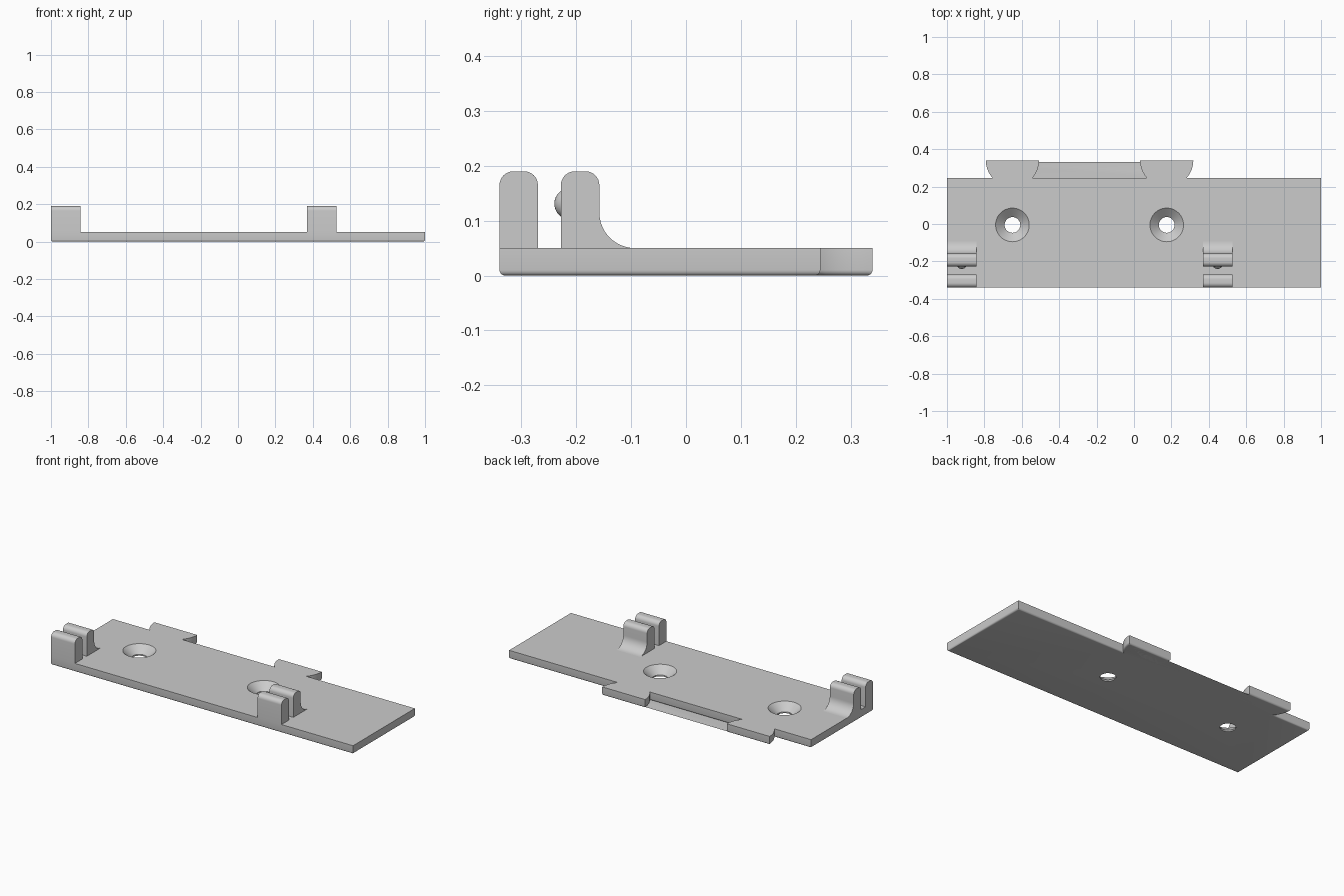
import bpy, bmesh, math
from mathutils import Matrix, Vector

if "Cube" in bpy.data.objects:
    bpy.data.objects.remove(bpy.data.objects["Cube"])

THICK = 0.05
PITCH_X = (-0.65, 0.175)        # tabs and screw holes
CLIP_X = (-1.0, 0.368)          # left side of each clip
CLIP_W = 0.158


def make_object(name, bm):
    bmesh.ops.recalc_face_normals(bm, faces=bm.faces)
    mesh = bpy.data.meshes.new(name)
    bm.to_mesh(mesh)
    bm.free()
    obj = bpy.data.objects.new(name, mesh)
    bpy.context.collection.objects.link(obj)
    return obj


def activate(obj):
    bpy.ops.object.select_all(action='DESELECT')
    obj.select_set(True)
    bpy.context.view_layer.objects.active = obj


def smooth(obj):
    activate(obj)
    bpy.ops.object.shade_smooth_by_angle(angle=math.radians(30))


def prism(points, direction):
    bm = bmesh.new()
    face = bm.faces.new([bm.verts.new(p) for p in points])
    ext = bmesh.ops.extrude_face_region(bm, geom=[face])
    moved = [g for g in ext['geom'] if isinstance(g, bmesh.types.BMVert)]
    bmesh.ops.translate(bm, verts=moved, vec=direction)
    return bm


def arc(cx, cy, r, a0, a1, n):
    angles = [math.radians(a0 + (a1 - a0) * i / n) for i in range(n + 1)]
    return [(cx + r * math.cos(a), cy + r * math.sin(a)) for a in angles]


# Plate outline with two half-disc tabs on the back edge
TAB_R, BACK, EDGE = 0.142, 0.34, 0.245
neck = math.degrees(math.asin((BACK - EDGE) / TAB_R))
outline = [(-1, EDGE), (-1, -0.34), (1, -0.34), (1, EDGE)]
for cx in reversed(PITCH_X):
    outline += arc(cx, BACK, TAB_R, -neck, 0, 10)
    outline += arc(cx, BACK, TAB_R, 180, 180 + neck, 10)
bm = prism([(x, y, 0) for x, y in outline], (0, 0, THICK))
rim = [e for e in bm.edges if all(v.co.z < 0.001 for v in e.verts)]
bmesh.ops.bevel(bm, geom=rim, offset=0.01, segments=4, profile=0.5, affect='EDGES')
plate = make_object("base_plate", bm)

# Countersunk screw holes, cut from a turned profile
for cx in PITCH_X:
    bm = bmesh.new()
    profile = [(0, -0.02), (0.042, -0.02), (0.042, 0.008), (0.09, THICK), (0.09, 0.08), (0, 0.08)]
    verts = [bm.verts.new((r, 0, z)) for r, z in profile]
    edges = [bm.edges.new(pair) for pair in zip(verts, verts[1:])]
    bmesh.ops.spin(bm, geom=verts + edges, cent=(0, 0, 0), axis=(0, 0, 1),
                   angle=2 * math.pi, steps=48)
    bmesh.ops.remove_doubles(bm, verts=bm.verts, dist=1e-5)
    bmesh.ops.translate(bm, verts=bm.verts, vec=(cx, -0.005, 0))
    cutter = make_object("hole_cutter", bm)
    cutter.hide_render = True
    mod = plate.modifiers.new("screw_hole", 'BOOLEAN')
    mod.operation, mod.object, mod.solver = 'DIFFERENCE', cutter, 'EXACT'
    activate(plate)
    bpy.ops.object.modifier_apply(modifier=mod.name)
    bpy.data.objects.remove(cutter)
smooth(plate)

# Clips: front prong, filleted rear prong, and a snap bump between them
TOP, R = 0.19, 0.025


def rounded_top(y0, y1):
    return arc(y1 - R, TOP - R, R, 0, 90, 8) + arc(y0 + R, TOP - R, R, 90, 180, 8)


front = [(-0.34, THICK), (-0.27, THICK)] + rounded_top(-0.34, -0.27)
fillet = arc(-0.093, THICK + 0.065, 0.065, 270, 180, 12)
rear = [(-0.228, THICK)] + fillet + rounded_top(-0.228, -0.158)

for side, x in zip(("left", "right"), CLIP_X):
    for part, shape in (("front_prong", front), ("rear_prong", rear)):
        bm = prism([(x, y, z) for y, z in shape], (CLIP_W, 0, 0))
        smooth(make_object(f"{side}_{part}", bm))
    bm = bmesh.new()
    centre = Vector((x + CLIP_W / 2, -0.2115, 0.131))
    bmesh.ops.create_uvsphere(bm, u_segments=32, v_segments=16, radius=0.0286,
                              matrix=Matrix.Translation(centre))
    bmesh.ops.bisect_plane(bm, geom=bm.verts[:] + bm.edges[:] + bm.faces[:],
                           plane_co=(0, -0.228, 0), plane_no=(0, 1, 0), clear_outer=True)
    smooth(make_object(f"{side}_snap_bump", bm))
